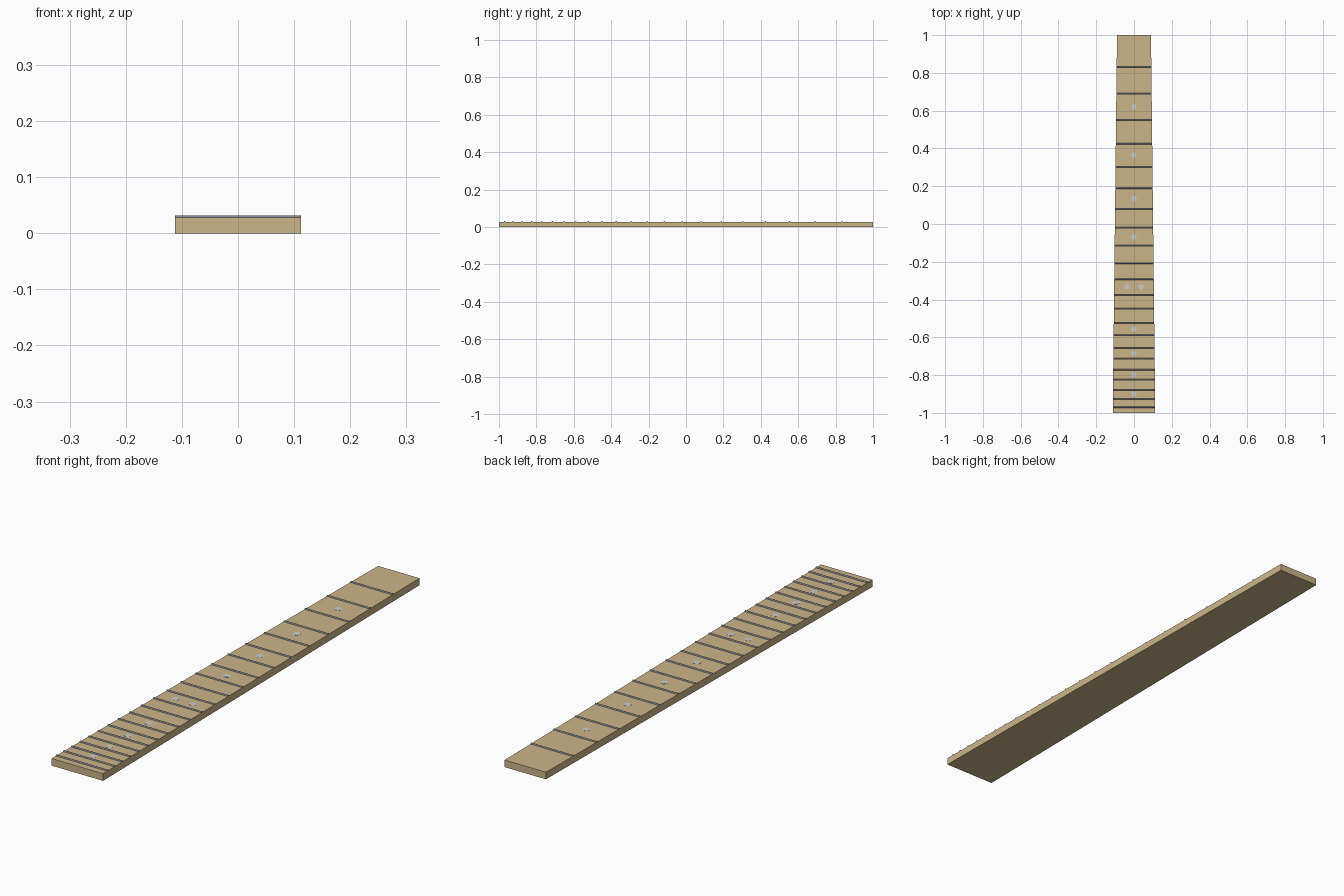
import bpy, bmesh, math

if "Cube" in bpy.data.objects:
    bpy.data.objects.remove(bpy.data.objects["Cube"])

W_BACK, W_FRONT, TOP = 0.09, 0.1125, 0.028   # half widths at both ends, board thickness


def half_width(y):
    return W_BACK + (W_FRONT - W_BACK) * (1 - y) / 2


def fret_y(n):
    # equal-tempered spacing
    return 0.9855 - 2.718 * (1 - 2 ** (-n / 12))


def material(name, color):
    m = bpy.data.materials.new(name)
    m.diffuse_color = (*color, 1)
    m.use_nodes = True
    m.node_tree.nodes["Principled BSDF"].inputs["Base Color"].default_value = m.diffuse_color
    return m


wood = material("wood", (0.60, 0.46, 0.25))
metal = material("metal", (0.22, 0.23, 0.26))
pearl = material("pearl", (0.65, 0.65, 0.65))


def finish(bm, name, mat):
    bmesh.ops.recalc_face_normals(bm, faces=bm.faces)
    me = bpy.data.meshes.new(name)
    bm.to_mesh(me)
    bm.free()
    me.materials.append(mat)
    ob = bpy.data.objects.new(name, me)
    bpy.context.collection.objects.link(ob)
    return ob


# tapered board
bm = bmesh.new()
bmesh.ops.create_cube(bm, size=1)
for v in bm.verts:
    y = v.co.y * 2
    v.co = (v.co.x * 2 * half_width(y), y, (v.co.z + 0.5) * TOP)
finish(bm, "fretboard", wood)

# frets: half-round wires across the board
R, SEG = 0.004, 8
for n in range(1, 23):
    y0 = fret_y(n)
    bm = bmesh.new()
    ends = []
    for side in (-1, 1):
        ring = []
        for i in range(SEG + 1):
            a = math.pi * i / SEG
            y = y0 + R * math.cos(a)
            ring.append(bm.verts.new((side * half_width(y), y, TOP + R * math.sin(a))))
        bm.faces.new(ring)
        ends.append(ring)
    for i in range(SEG + 1):
        j = (i + 1) % (SEG + 1)
        bm.faces.new((ends[0][i], ends[0][j], ends[1][j], ends[1][i]))
    ob = finish(bm, f"fret_{n:02d}", metal)
    bpy.context.view_layer.objects.active = ob
    ob.select_set(True)
    bpy.ops.object.shade_smooth_by_angle(angle=math.radians(35))
    ob.select_set(False)

# inlay dots between frets, doubled at the octave
for n in (3, 5, 7, 9, 12, 15, 17, 19, 21):
    y = (fret_y(n - 1) + fret_y(n)) / 2
    for k, x in enumerate((-0.038, 0.038) if n == 12 else (0,)):
        bm = bmesh.new()
        bmesh.ops.create_cone(bm, cap_ends=True, segments=24, radius1=0.014,
                              radius2=0.014, depth=0.004)
        bmesh.ops.translate(bm, verts=bm.verts, vec=(x, y, TOP - 0.0015))
        finish(bm, f"inlay_dot_{n}_{k}", pearl)
